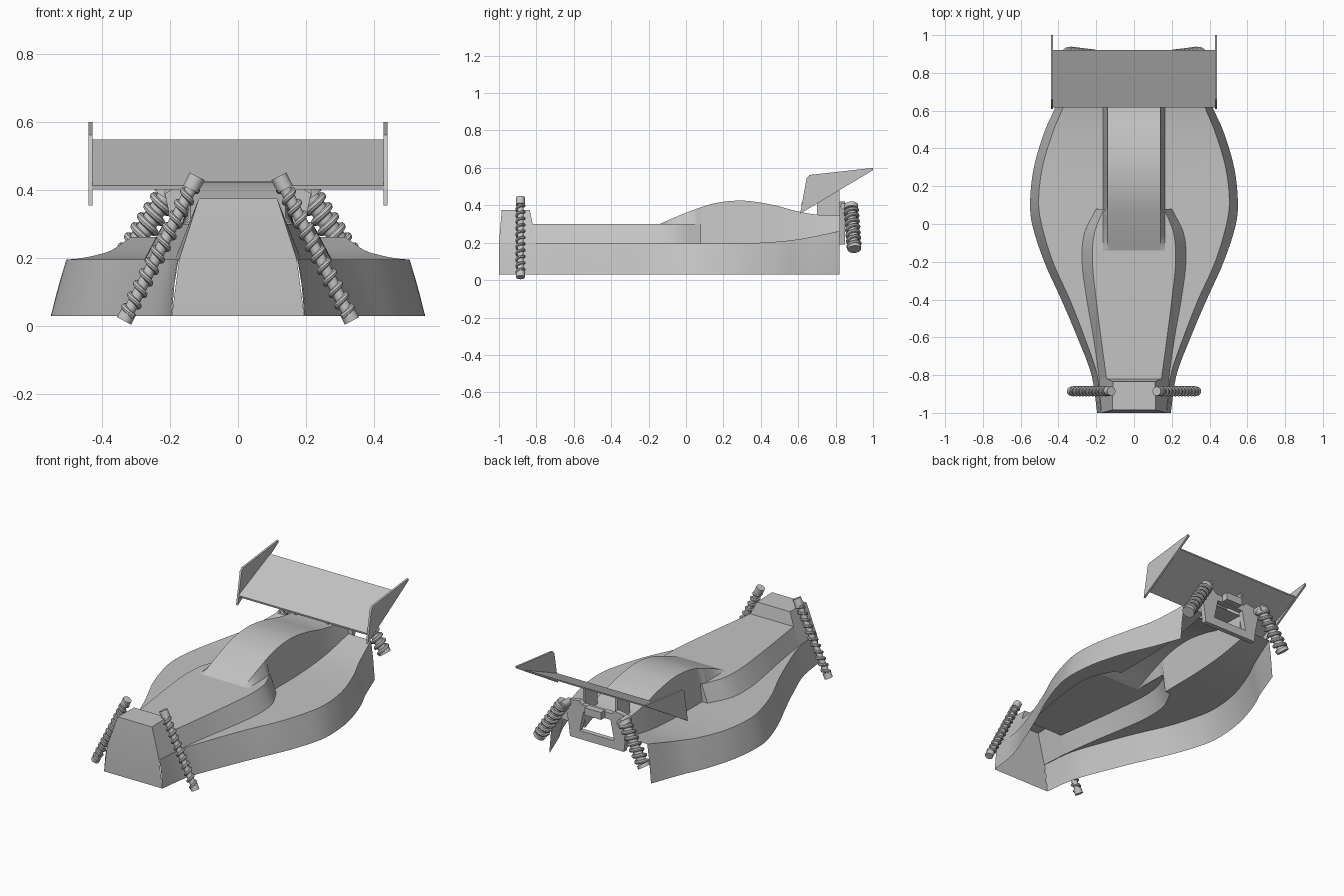
import bpy, bmesh, math
from mathutils import Vector

cube = bpy.data.objects.get("Cube")
if cube:
    bpy.data.objects.remove(cube)

grey = bpy.data.materials.new("light_grey")
grey.use_nodes = True
grey.diffuse_color = (0.55, 0.55, 0.55, 1)
grey.node_tree.nodes["Principled BSDF"].inputs["Base Color"].default_value = (0.55, 0.55, 0.55, 1)


def finish(name, bm, mirror=True):
    me = bpy.data.meshes.new(name)
    bm.to_mesh(me)
    bm.free()
    me.materials.append(grey)
    me.shade_smooth()
    me.set_sharp_from_angle(angle=math.radians(32))
    ob = bpy.data.objects.new(name, me)
    bpy.context.scene.collection.objects.link(ob)
    if mirror:
        ob.modifiers.new("mirror", 'MIRROR')
    return ob


def spline(*keys):
    """Smooth function through (y, value) keys."""
    n = len(keys)

    def slope(i):
        a, b = keys[max(i - 1, 0)], keys[min(i + 1, n - 1)]
        return (b[1] - a[1]) / (b[0] - a[0])

    def f(y):
        i = 0
        while i < n - 2 and y > keys[i + 1][0]:
            i += 1
        (y0, v0), (y1, v1) = keys[i], keys[i + 1]
        h = y1 - y0
        t = min(max((y - y0) / h, 0), 1)
        return (v0 * (1 + 2 * t) * (1 - t) ** 2 + slope(i) * h * t * (1 - t) ** 2
                + v1 * t * t * (3 - 2 * t) + slope(i + 1) * h * t * t * (t - 1))
    return f


def const(v):
    return lambda y: v


def strip(name, y0, y1, rows, steps=30):
    """Sheet along y; each row is a pair of functions giving x and z."""
    bm = bmesh.new()
    ys = [y0 + (y1 - y0) * i / steps for i in range(steps + 1)]
    grid = [[bm.verts.new((fx(y), y, fz(y))) for y in ys] for fx, fz in rows]
    for a, b in zip(grid, grid[1:]):
        for i in range(steps):
            bm.faces.new((a[i], a[i + 1], b[i + 1], b[i]))
    return finish(name, bm)


def panels(name, *polys):
    bm = bmesh.new()
    for p in polys:
        bm.faces.new([bm.verts.new(c) for c in p])
    bmesh.ops.remove_doubles(bm, verts=bm.verts, dist=0.0001)
    return finish(name, bm)


def prism(name, pts, axis, a, b, mirror=True):
    """Flat outline extruded along x (points are y, z) or y (points are x, z)."""
    bm = bmesh.new()
    put = (lambda p, d: (d, p[0], p[1])) if axis == 'x' else (lambda p, d: (p[0], d, p[1]))
    lo, hi = ([bm.verts.new(put(p, d)) for p in pts] for d in (a, b))
    bm.faces.new(lo)
    bm.faces.new(hi[::-1])
    n = len(pts)
    for i in range(n):
        j = (i + 1) % n
        bm.faces.new((lo[i], hi[i], hi[j], lo[j]))
    bmesh.ops.recalc_face_normals(bm, faces=bm.faces)
    if mirror:
        seam = [f for f in bm.faces if all(abs(v.co.x) < 0.0001 for v in f.verts)]
        bmesh.ops.delete(bm, geom=seam, context='FACES_ONLY')
    return finish(name, bm, mirror)


def rod(bm, p, q, r1, r2, sides=16):
    d = q - p
    mat = d.to_track_quat('Z', 'Y').to_matrix().to_4x4()
    mat.translation = (p + q) / 2
    bmesh.ops.create_cone(bm, cap_ends=True, segments=sides, radius1=r1, radius2=r2,
                          depth=d.length, matrix=mat)


def shock(name, top, bottom, core, radius, wire, turns):
    """Damper with end caps and a coil spring wound around it."""
    p, q = Vector(top), Vector(bottom)
    bm = bmesh.new()
    rod(bm, p, q, core, core)
    rod(bm, p, p.lerp(q, 0.09), radius + wire * 0.6, radius + wire * 0.6)
    rod(bm, p.lerp(q, 0.93), q, radius + wire * 0.5, radius + wire * 0.5)
    finish(name + "_damper", bm)
    axis = (q - p).normalized()
    u = axis.orthogonal().normalized()
    w = axis.cross(u)
    bm = bmesh.new()
    prev, n, ring = None, turns * 14, 8
    for i in range(n + 1):
        ang = math.tau * i / 14
        out = u * math.cos(ang) + w * math.sin(ang)
        c = p.lerp(q, 0.07 + 0.88 * i / n)
        cur = [bm.verts.new(c + out * (radius + wire * math.cos(k * math.tau / ring))
                            + axis * wire * math.sin(k * math.tau / ring)) for k in range(ring)]
        if prev:
            for k in range(ring):
                m = (k + 1) % ring
                bm.faces.new((prev[k], prev[m], cur[m], cur[k]))
        prev = cur
    bmesh.ops.recalc_face_normals(bm, faces=bm.faces)
    finish(name + "_spring", bm)


# Outlines of the body shell
skirt = spline((-1, .195), (-.8, .225), (-.6, .3), (-.4, .385), (-.2, .475), (0, .54),
               (.12, .55), (.3, .53), (.5, .47), (.62, .415), (.82, .34))
shoulder = spline((-1, .175), (-.8, .195), (-.6, .262), (-.4, .34), (-.2, .43), (0, .49),
                  (.12, .505), (.3, .485), (.5, .425), (.62, .375), (.82, .315))
deck_z = spline((-1, .196), (.2, .196), (.4, .2), (.6, .218), (.82, .262))
nose_base = spline((-1, .172), (-.82, .185), (-.6, .215), (-.4, .25), (-.2, .275),
                   (-.05, .263), (.08, .2))
nose_top = spline((-.82, .145), (-.6, .175), (-.4, .2), (-.2, .22), (-.05, .21), (.08, .16))
hump_z = spline((-.14, .3), (0, .36), (.15, .41), (.3, .425), (.45, .405), (.6, .367),
                (.7, .35), (.82, .345))

# Lower side walls, slightly bowed
strip("side_wall", -1, .82, [
    (skirt, const(.03)),
    (lambda y: skirt(y) * .4 + shoulder(y) * .6 + .004, lambda y: .03 * .45 + deck_z(y) * .55),
    (shoulder, deck_z)], 48)

# Side decks
strip("front_deck", -1, .08, [(shoulder, deck_z), (nose_base, deck_z)])
strip("rear_deck", .08, .82, [(shoulder, deck_z), (const(.165), deck_z)])

# Raised nose
strip("nose_side", -.82, .08, [(nose_base, deck_z), (nose_top, const(.3))])
strip("nose_top_front", -.82, -.14, [(nose_top, const(.3)), (const(0), const(.3))])
strip("nose_top_rear", -.14, .08, [(nose_top, const(.3)), (const(.145), const(.3))])
panels("nose_end", [(.165, .08, .196), (.2, .08, .196), (.16, .08, .3), (.145, .08, .3)][::-1])

# Nose box
foot, knee, peak = (.195, -1, .03), (.173, -1, .196), (.115, -.985, .375)
back, rear, heel = (.11, -.835, .375), (.145, -.82, .3), (.185, -.82, .196)


def mid(p):
    return (0, p[1], p[2])


panels("nose_box",
       [mid(foot), foot, knee, mid(knee)],
       [mid(knee), knee, peak, mid(peak)],
       [mid(peak), peak, back, mid(back)],
       [mid(back), back, rear, mid(rear)],
       [knee, heel, rear, back, peak])

# Cockpit hump
strip("cockpit_side", -.14, .82, [(const(.165), lambda y: .3 if y < .06 else deck_z(y)),
                                  (const(.14), hump_z)], 48)
strip("cockpit_top", -.14, .82, [(const(.14), hump_z), (const(0), hump_z)], 48)

# Rear wing with end plates and mounts
prism("wing", [(.618, .402), (.92, .54), (.92, .548), (.616, .413)], 'x', -.43, .43, False)
prism("wing_end_plate", [(.61, .355), (1, .588), (1, .6), (.66, .562), (.645, .545)],
      'x', .428, .44)
prism("wing_mount", [(.7, .3), (.82, .25), (.82, .498), (.7, .444)], 'x', .1, .115)

# Rear shock tower frame and bracket
prism("shock_tower", [(0, .19), (.18, .19), (.19, .27), (.215, .39), (.18, .41), (.12, .42),
                      (.1, .4), (0, .4), (0, .36), (.09, .36), (.115, .24), (0, .24)],
      'y', .82, .85)
prism("tower_bracket", [(0, .365), (.055, .365), (.055, .41), (0, .41)], 'y', .85, .89)
bm = bmesh.new()
rod(bm, Vector((.195, .83, .39)), Vector((.195, .91, .39)), .022, .022)
finish("tower_pivot", bm)

# Coil-over shocks
shock("front_shock", (.12, -.885, .44), (.335, -.885, .015), .017, .019, .009, 11)
shock("rear_shock", (.2, .882, .4), (.352, .9, .165), .026, .031, .011, 7)
